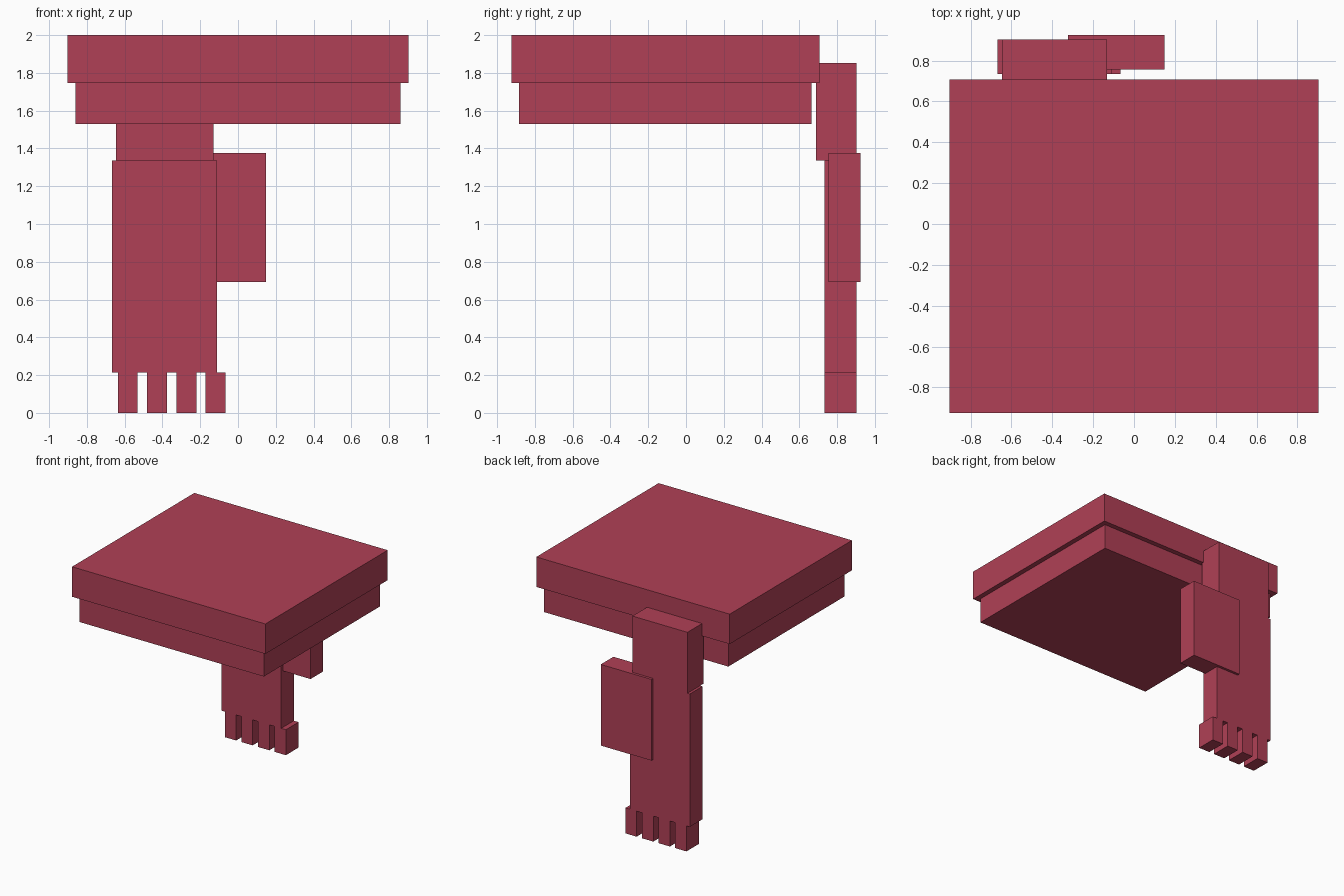
import bpy
import bmesh
from mathutils import Vector

cube = bpy.data.objects.get("Cube")
if cube:
    bpy.data.objects.remove(cube, do_unlink=True)

# Single flat colour
red = bpy.data.materials.new("crimson")
red.use_nodes = True
colour = (0.434, 0.051, 0.093, 1)
red.diffuse_color = colour
red.node_tree.nodes["Principled BSDF"].inputs["Base Color"].default_value = colour


def box(name, low, high):
    """Add a box spanning two opposite corners."""
    low, high = Vector(low), Vector(high)
    bm = bmesh.new()
    bmesh.ops.create_cube(bm, size=1)
    bmesh.ops.scale(bm, vec=high - low, verts=bm.verts)
    mesh = bpy.data.meshes.new(name)
    bm.to_mesh(mesh)
    bm.free()
    mesh.materials.append(red)
    obj = bpy.data.objects.new(name, mesh)
    obj.location = (low + high) / 2
    bpy.context.collection.objects.link(obj)
    return obj


# Stepped slab
box("slab_top", (-0.903, -0.924, 1.747), (0.903, 0.707, 2))
box("slab_base", (-0.861, -0.885, 1.53), (0.861, 0.665, 1.747))

# Arm hanging at the back edge of the slab
box("wrist", (-0.645, 0.689, 1.337), (-0.131, 0.902, 1.852))
box("palm", (-0.667, 0.733, 0.215), (-0.11, 0.902, 1.337))
box("thumb", (-0.324, 0.755, 0.692), (0.149, 0.924, 1.377))

# Row of fingers
for i in range(4):
    x = -0.636 + 0.155 * i
    box(f"finger_{i + 1}", (x, 0.733, 0), (x + 0.105, 0.902, 0.215))
